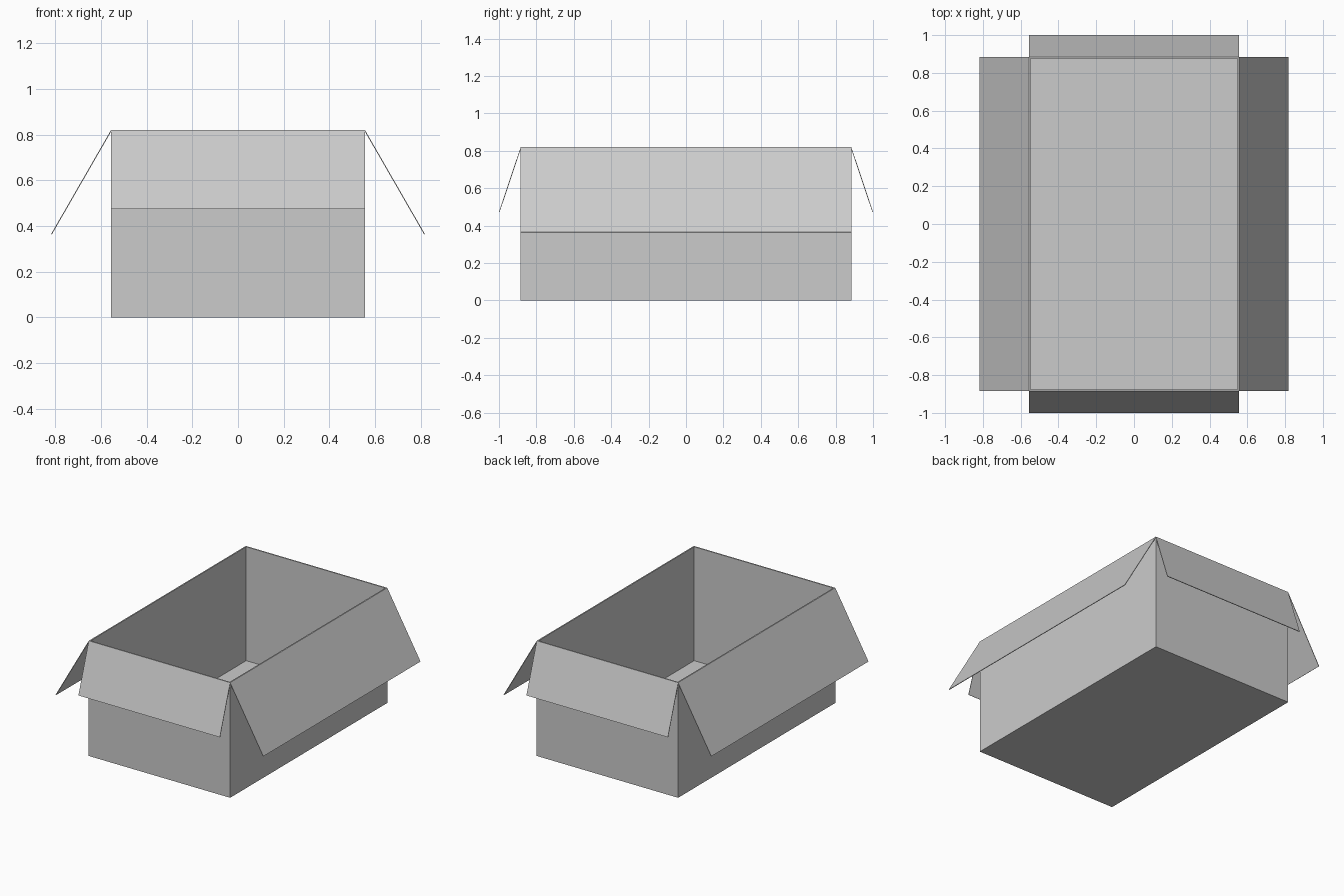
import bpy, bmesh
from mathutils import Vector

old = bpy.data.objects.get("Cube")
if old:
    bpy.data.objects.remove(old, do_unlink=True)

HX, HY, H, T = 0.557, 0.884, 0.82, 0.009   # half width, half depth, height, board thickness
FLAP_T = 0.004

card = bpy.data.materials.new("grey card")
card.use_nodes = True
card.diffuse_color = (0.6, 0.6, 0.6, 1)
card.node_tree.nodes["Principled BSDF"].inputs["Base Color"].default_value = (0.6, 0.6, 0.6, 1)


def finish(name, bm):
    bmesh.ops.recalc_face_normals(bm, faces=bm.faces)
    mesh = bpy.data.meshes.new(name)
    bm.to_mesh(mesh)
    bm.free()
    mesh.materials.append(card)
    obj = bpy.data.objects.new(name, mesh)
    bpy.context.collection.objects.link(obj)
    return obj


# Open tray: inset the top of a block and push the inset face down to the floor
bm = bmesh.new()
bmesh.ops.create_cube(bm, size=1)
for v in bm.verts:
    v.co = Vector((v.co.x * 2 * HX, v.co.y * 2 * HY, (v.co.z + 0.5) * H))
top = max(bm.faces, key=lambda f: f.calc_center_median().z)
bmesh.ops.inset_region(bm, faces=[top], thickness=T, use_even_offset=True)
well = bmesh.ops.extrude_discrete_faces(bm, faces=[top])["faces"][0]
bmesh.ops.translate(bm, verts=well.verts, vec=(0, 0, T - H))
finish("box_body", bm)


def flap(name, hinge, tip, along, half):
    """Thin board hanging from the rim; hinge and tip are (out, z), along is the hinge axis."""
    hinge, tip = Vector(hinge), Vector(tip)
    run = (tip - hinge).normalized()
    inward = Vector((run.y, -run.x)) * FLAP_T
    if inward.x > 0:
        inward = -inward
    along = Vector(along)
    out = along.cross((0, 0, 1))
    bm = bmesh.new()
    ends = []
    for s in (-half, half):
        section = (hinge, tip, tip + inward, hinge + inward)
        ends.append([bm.verts.new(out * p.x + along * s + Vector((0, 0, p.y))) for p in section])
    a, b = ends
    bm.faces.new(a)
    bm.faces.new(b)
    for i in range(4):
        j = (i + 1) % 4
        bm.faces.new((a[i], a[j], b[j], b[i]))
    finish(name, bm)


# Four folded-out flaps
for name, s in (("left_flap", 1), ("right_flap", -1)):
    flap(name, (HX, H), (0.819, 0.365), (0, s, 0), HY)
for name, s in (("front_flap", 1), ("back_flap", -1)):
    flap(name, (HY, H), (1.0, 0.475), (s, 0, 0), HX)
